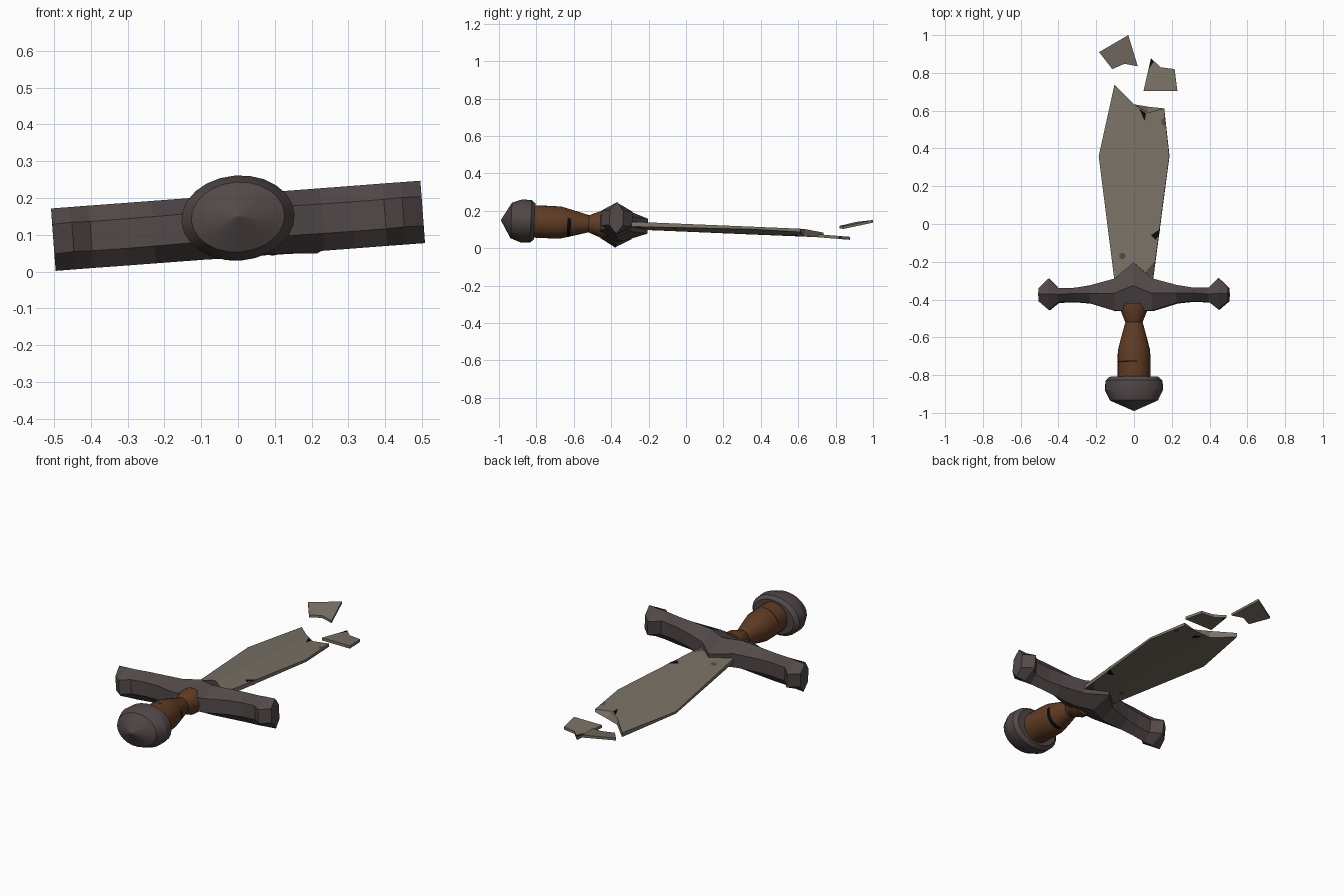
import bpy, bmesh, math
from mathutils import Matrix, Vector

if "Cube" in bpy.data.objects:
    bpy.data.objects.remove(bpy.data.objects["Cube"])


def mat(name, c):
    m = bpy.data.materials.new(name)
    m.diffuse_color = (*c, 1)
    m.use_nodes = True
    m.node_tree.nodes["Principled BSDF"].inputs["Base Color"].default_value = m.diffuse_color
    return m


STEEL = mat("worn steel", (0.19, 0.165, 0.13))
IRON = mat("dark iron", (0.085, 0.065, 0.065))
LEATHER = mat("brown leather", (0.115, 0.045, 0.018))
BLACK = mat("black damage", (0.003, 0.003, 0.003))
GREY = mat("grey stain", (0.08, 0.07, 0.055))

# The sword rests on the ground slightly rolled and pitched
REST = (Matrix.Translation((0, -0.38, 0.125))
        @ Matrix.Rotation(math.radians(-2.4), 4, 'X')
        @ Matrix.Rotation(math.radians(-4.3), 4, 'Y')
        @ Matrix.Translation((0, 0.38, 0)))


def finish(name, bm, mats, matrix=REST, smooth=None):
    bmesh.ops.remove_doubles(bm, verts=bm.verts, dist=1e-5)
    bmesh.ops.recalc_face_normals(bm, faces=bm.faces)
    me = bpy.data.meshes.new(name)
    bm.to_mesh(me)
    bm.free()
    for m in mats:
        me.materials.append(m)
    me.transform(matrix)
    if smooth:
        me.shade_smooth()
        me.set_sharp_from_angle(angle=math.radians(smooth))
    ob = bpy.data.objects.new(name, me)
    bpy.context.collection.objects.link(ob)
    return ob


def loft(bm, rings):
    """Skin a list of equal-sized point rings and cap both ends."""
    vr = [[bm.verts.new(p) for p in r] for r in rings]
    n = len(vr[0])
    for a, b in zip(vr, vr[1:]):
        for i in range(n):
            j = (i + 1) % n
            bm.faces.new((a[i], a[j], b[j], b[i]))
    bm.faces.new(vr[0])
    bm.faces.new(vr[-1])


def turned(profile, squash=1.0, n=24):
    """Round part along y; profile is (y, radius)."""
    bm = bmesh.new()
    loft(bm, [[(r * math.cos(2 * math.pi * k / n), y,
                r * squash * math.sin(2 * math.pi * k / n))
               for k in range(n)] for y, r in profile])
    return bm


# Pommel: flattened, pointed cap
finish("pommel", turned([(-0.99, 0.002), (-0.935, 0.127), (-0.88, 0.154),
                         (-0.83, 0.152), (-0.81, 0.13)], 0.75), [IRON], smooth=25)

# Grip with two dark cuts
bm = turned([(-0.83, 0.087), (-0.733, 0.087), (-0.727, 0.087), (-0.67, 0.086),
             (-0.635, 0.077), (-0.615, 0.072), (-0.52, 0.046),
             (-0.46, 0.07), (-0.42, 0.07)])
for f in bm.faces:
    c = f.calc_center_median()
    if -0.732 < c.y < -0.728 and c.z > 0.03 and c.x < 0.03:
        f.material_index = 1
    if -0.634 < c.y < -0.616 and c.x > -0.02 and c.z < 0.02:
        f.material_index = 1
finish("grip", bm, [LEATHER, BLACK], smooth=30)

# Crossguard: hexagonal section, (x, back y, front y, ridge y), mirrored
half = [(0, -0.205, -0.46, -0.33), (0.1, -0.29, -0.46, -0.37),
        (0.23, -0.325, -0.42, -0.37), (0.31, -0.338, -0.412, -0.37),
        (0.40, -0.34, -0.415, -0.375), (0.45, -0.288, -0.455, -0.372),
        (0.503, -0.338, -0.41, -0.372)]
stations = [(-x, b, f, r) for x, b, f, r in half[:0:-1]] + half
bm = bmesh.new()
loft(bm, [[(x, r, 0.085), (x, b, 0.04), (x, b, -0.04),
           (x, r, -0.085), (x, f, -0.04), (x, f, 0.04)]
          for x, b, f, r in stations])
finish("crossguard", bm, [IRON])


def slab(bm, top, bottom, thick):
    """Plate between a top and a bottom outline, thickness from x."""
    up = [bm.verts.new((x, y, thick(x))) for x, y in top]
    dn = [bm.verts.new((x, y, -thick(x))) for x, y in bottom]
    bm.faces.new(up)
    bm.faces.new(dn[::-1])
    n = len(up)
    for i in range(n):
        j = (i + 1) % n
        if abs(top[i][0]) + abs(top[j][0]) > 1e-6:      # open along centre line
            bm.faces.new((up[i], dn[i], dn[j], up[j]))


def ridge(x):
    return 0.02 - 0.07 * abs(x)


# Blade: two bevelled halves meeting at a ridge, snapped at the end
left = [(0, 0.635), (-0.103, 0.737), (-0.187, 0.36), (-0.103, -0.3), (0, -0.3)]
right = [(0, -0.3), (0.1, -0.3), (0.188, 0.36), (0.16, 0.612)]
bm = bmesh.new()
slab(bm, left, left, ridge)
slab(bm, right + [(0.075, 0.588), (0, 0.635)],
     right + [(0.075, 0.622), (0, 0.635)], ridge)
finish("blade", bm, [STEEL])

# Nicks and stains on both blade sides
marks = [(BLACK, [(0.03, 0.61), (0.065, 0.585), (0.058, 0.545), (0.042, 0.58)]),
         (BLACK, [(0.09, -0.06), (0.137, -0.03), (0.132, -0.06), (0.115, -0.085)]),
         (GREY, [(0.145, 0.55), (0.165, 0.565), (0.166, 0.525), (0.152, 0.52)]),
         (GREY, [(0.06, -0.28), (0.065, -0.25), (0.11, -0.2), (0.102, -0.28)]),
         (GREY, [(-0.06 + 0.018 * math.cos(k), -0.17 + 0.018 * math.sin(k))
                 for k in range(6)])]
for i, (m, pts) in enumerate(marks):
    bm = bmesh.new()
    for s in (1, -1):
        f = bm.faces.new([bm.verts.new((x, y, s * (ridge(x) + 0.001)))
                          for x, y in pts[::s]])
        if f.normal.z * s < 0:
            f.normal_flip()
    finish("blade_mark_%d" % (i + 1), bm, [m])


# Broken fragments, each a thin plate tilted in place
def shard(name, pts, z, y0, slope, roll, thick, mark=None):
    bm = bmesh.new()
    slab(bm, pts, pts, lambda x: thick)
    if mark:
        for s in (1, -1):
            f = bm.faces.new([bm.verts.new((x, y, s * (thick + 0.001)))
                              for x, y in mark])
            f.material_index = 1
    x0 = sum(p[0] for p in pts) / len(pts)
    for v in bm.verts:
        v.co.z += z + slope * (v.co.y - y0) + roll * (v.co.x - x0)
    finish(name, bm, [STEEL, BLACK], Matrix.Identity(4))


shard("tip_fragment", [(-0.185, 0.91), (-0.03, 1.0), (0.02, 0.835),
                       (-0.05, 0.848), (-0.115, 0.82)],
      0.112, 0.83, 0.2, -0.05, 0.007)
shard("edge_fragment", [(0.05, 0.703), (0.09, 0.878), (0.14, 0.83),
                        (0.215, 0.82), (0.23, 0.703)],
      0.067, 0.70, -0.08, 0.0, 0.008,
      [(0.078, 0.82), (0.09, 0.877), (0.105, 0.86)])
